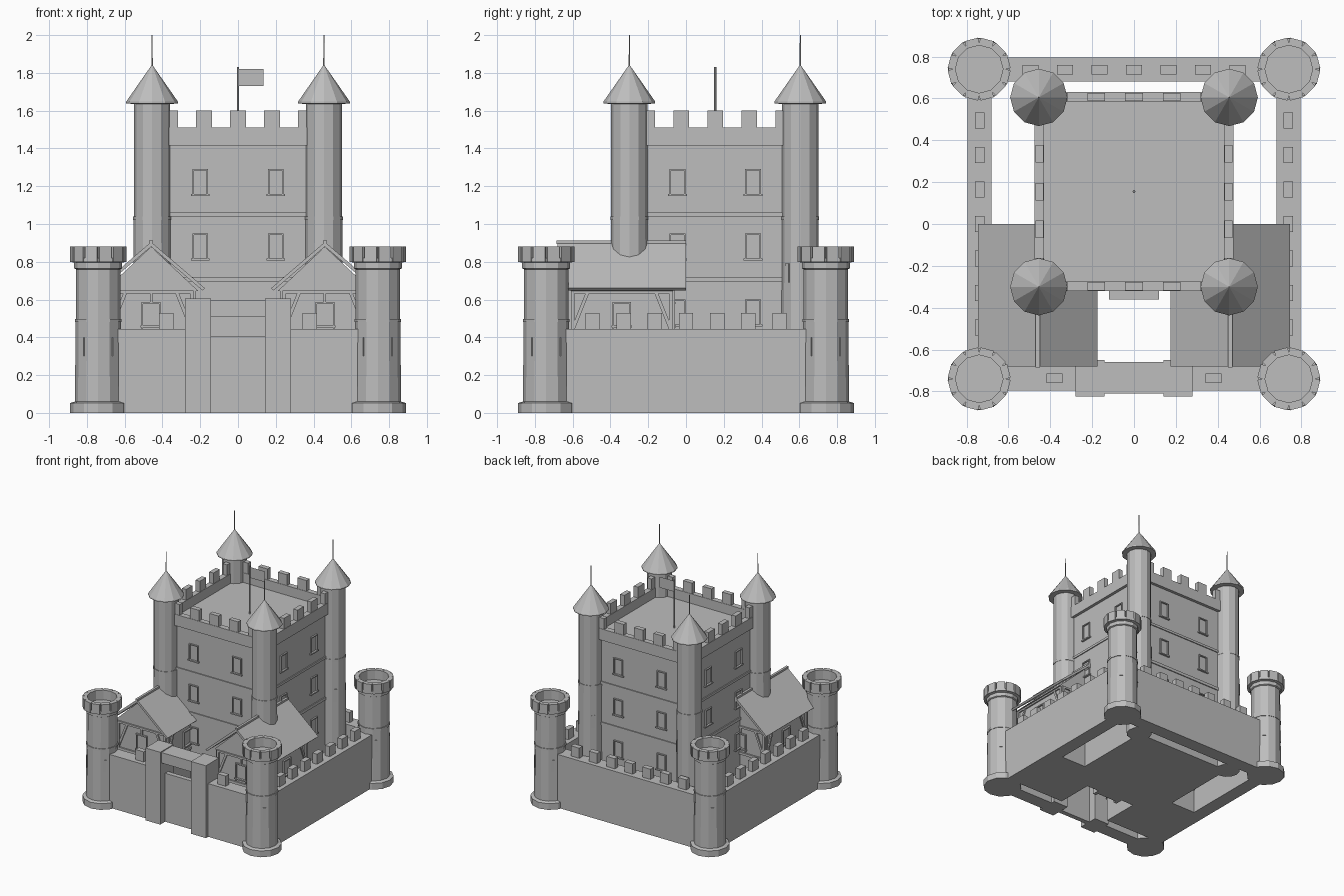
import bpy, bmesh
from math import pi, cos, sin, atan2
from mathutils import Matrix, Vector

if "Cube" in bpy.data.objects:
    bpy.data.objects.remove(bpy.data.objects["Cube"], do_unlink=True)

stone = bpy.data.materials.new("stone_grey")
stone.use_nodes = True
GREY = (0.51, 0.51, 0.51, 1)
stone.diffuse_color = GREY
stone.node_tree.nodes["Principled BSDF"].inputs["Base Color"].default_value = GREY


def finish(name, bm):
    bmesh.ops.recalc_face_normals(bm, faces=bm.faces)
    mesh = bpy.data.meshes.new(name)
    bm.to_mesh(mesh)
    bm.free()
    mesh.materials.append(stone)
    ob = bpy.data.objects.new(name, mesh)
    bpy.context.collection.objects.link(ob)


def box(bm, x0, x1, y0, y1, z0, z1, m=Matrix()):
    """Axis box between limits, moved by matrix m."""
    size = Matrix.Diagonal((x1 - x0, y1 - y0, z1 - z0, 1))
    mid = Matrix.Translation(((x0 + x1) / 2, (y0 + y1) / 2, (z0 + z1) / 2))
    bmesh.ops.create_cube(bm, size=1, matrix=m @ mid @ size)


def lathe(bm, profile, x, y, n=12):
    """Closed turned solid from (radius, height) pairs."""
    rings = [[bm.verts.new((x + r * cos(2 * pi * i / n), y + r * sin(2 * pi * i / n), z))
              for i in range(n)] for r, z in profile]
    for a, b in zip(rings, rings[1:]):
        for i in range(n):
            j = (i + 1) % n
            bm.faces.new((a[i], a[j], b[j], b[i]))
    bm.faces.new(rings[0])
    bm.faces.new(rings[-1])


def prism(bm, pts, y0, y1):
    """Outline in x, z extruded along y."""
    a = [bm.verts.new((x, y0, z)) for x, z in pts]
    b = [bm.verts.new((x, y1, z)) for x, z in pts]
    for i in range(len(pts)):
        j = (i + 1) % len(pts)
        bm.faces.new((a[i], a[j], b[j], b[i]))
    bm.faces.new(a)
    bm.faces.new(b)


def place(x, y, angle=0):
    return Matrix.Translation((x, y, 0)) @ Matrix.Rotation(angle, 4, "Z")


def slits(bm, x, y, r, z0, z1):
    """Arrow slits on the four diagonals of a round tower."""
    for k in range(4):
        box(bm, r - 0.015, r + 0.004, -0.013, 0.013, z0, z1, place(x, y, pi / 4 + k * pi / 2))


# Curtain wall
bm = bmesh.new()
for s in (-1, 1):
    box(bm, *sorted((s * 0.68, s * 0.795)), -0.74, 0.74, 0, 0.445)
    box(bm, *sorted((s * 0.2, s * 0.74)), -0.795, -0.68, 0, 0.445)
box(bm, -0.74, 0.74, 0.68, 0.795, 0, 0.445)
finish("curtain_wall", bm)

# Curtain wall merlons
bm = bmesh.new()
for k in range(-3, 4):
    t = k * 0.165
    for s in (-1, 1):
        box(bm, s * 0.737 - 0.022, s * 0.737 + 0.022, t - 0.038, t + 0.038, 0.44, 0.53)
    box(bm, t - 0.038, t + 0.038, 0.715, 0.759, 0.44, 0.53)
for s in (-1, 1):
    box(bm, s * 0.38 - 0.038, s * 0.38 + 0.038, -0.759, -0.715, 0.44, 0.53)
finish("curtain_merlons", bm)

# Gatehouse
bm = bmesh.new()
for s in (-1, 1):
    box(bm, *sorted((s * 0.142, s * 0.28)), -0.825, -0.65, 0, 0.605)
finish("gate_piers", bm)
bm = bmesh.new()
box(bm, -0.143, 0.143, -0.81, -0.66, 0.51, 0.598)
finish("gate_lintel", bm)
bm = bmesh.new()
box(bm, -0.143, 0.143, -0.76, -0.72, 0, 0.405)
finish("gate_door", bm)

# Corner towers with open crowns
for name, sx, sy in (("front_left", 1, -1), ("front_right", -1, -1),
                     ("back_left", 1, 1), ("back_right", -1, 1)):
    x, y = sx * 0.74, sy * 0.74
    bm = bmesh.new()
    lathe(bm, [(0.15, 0), (0.15, 0.052), (0.123, 0.06), (0.12, 0.48), (0.124, 0.48),
               (0.124, 0.497), (0.118, 0.497), (0.117, 0.76), (0.127, 0.765), (0.127, 0.795),
               (0.147, 0.8), (0.147, 0.82), (0.115, 0.82), (0.115, 0.8)], x, y)
    for k in range(12):
        m = place(x, y, (k + 0.5) * pi / 6)
        box(bm, 0.11, 0.147, -0.033, 0.033, 0.798, 0.88, m)
    slits(bm, x, y, 0.118, 0.3, 0.4)
    finish(name + "_corner_tower", bm)

# Keep
KY = 0.155
bm = bmesh.new()
box(bm, -0.45, 0.45, KY - 0.45, KY + 0.45, 0, 1.43)
for z0, z1 in ((0.695, 0.72), (1.04, 1.06)):
    box(bm, -0.458, 0.458, KY - 0.458, KY + 0.458, z0, z1)
finish("keep_body", bm)

parapet, merlons, windows = bmesh.new(), bmesh.new(), bmesh.new()
for side in range(4):
    m = place(0, KY, side * pi / 2)
    box(parapet, -0.475, 0.475, -0.475, -0.43, 1.415, 1.51, m)
    for k in range(-2, 3):
        box(merlons, k * 0.18 - 0.042, k * 0.18 + 0.042, -0.472, -0.433, 1.505, 1.6, m)
    for x in (-0.2, 0.2):
        for z in (0.46, 0.81, 1.15):
            for s in (-1, 1):
                box(windows, *sorted((x + s * 0.034, x + s * 0.042)), -0.462, -0.445, z, z + 0.14, m)
            box(windows, x - 0.042, x + 0.042, -0.462, -0.445, z + 0.132, z + 0.14, m)
            box(windows, x - 0.05, x + 0.05, -0.466, -0.445, z - 0.002, z + 0.008, m)
finish("keep_parapet", parapet)
finish("keep_merlons", merlons)
finish("keep_windows", windows)

# Keep entrance
bm = bmesh.new()
for s in (-1, 1):
    box(bm, *sorted((s * 0.09, s * 0.12)), -0.36, -0.29, 0, 0.4)
box(bm, -0.12, 0.12, -0.36, -0.29, 0.37, 0.4)
box(bm, -0.09, 0.09, -0.335, -0.29, 0, 0.37)
finish("keep_entrance", bm)

# Keep turrets, cone roofs and spikes
for name, x, y in (("front_left", 0.455, -0.3), ("front_right", -0.455, -0.3),
                   ("back_left", 0.455, 0.605), ("back_right", -0.455, 0.605)):
    bm = bmesh.new()
    lathe(bm, [(0.1, 0), (0.097, 1.02), (0.1, 1.02), (0.1, 1.04), (0.096, 1.04),
               (0.096, 1.645)], x, y)
    slits(bm, x, y, 0.096, 0.69, 0.79)
    finish(name + "_turret", bm)
    bm = bmesh.new()
    lathe(bm, [(0.09, 1.635), (0.137, 1.638), (0.137, 1.648), (0.003, 1.84)], x, y)
    lathe(bm, [(0.004, 1.82), (0.003, 2.0)], x, y, 6)
    finish(name + "_turret_roof", bm)

# Flag
bm = bmesh.new()
lathe(bm, [(0.007, 1.42), (0.006, 1.83)], 0, KY, 8)
finish("flag_pole", bm)
bm = bmesh.new()
bm.faces.new([bm.verts.new((x, KY, z)) for x, z in
              ((0.005, 1.73), (0.135, 1.73), (0.135, 1.82), (0.005, 1.82))])
finish("flag", bm)


def timber_wall(bm, m, half):
    """Half-timbered relief on a wall facing local -y."""
    for s in (-1, 1):
        box(bm, *sorted((s * half, s * (half - 0.02))), -0.012, 0.01, 0.2, 0.645, m)
        box(bm, *sorted((s * 0.042, s * 0.05)), -0.012, 0.01, 0.44, 0.585, m)
        foot, head = Vector((s * (half - 0.09), 0.64)), Vector((s * (half - 0.01), 0.44))
        d = head - foot
        tilt = Matrix.Translation(((foot.x + head.x) / 2, 0, (foot.y + head.y) / 2)) \
            @ Matrix.Rotation(atan2(d.x, d.y), 4, "Y")
        box(bm, -0.009, 0.009, -0.01, 0.01, -d.length / 2, d.length / 2, m @ tilt)
    box(bm, -half, half, -0.012, 0.01, 0.632, 0.648, m)
    box(bm, -half, half, -0.012, 0.01, 0.41, 0.43, m)
    box(bm, -0.05, 0.05, -0.014, 0.01, 0.577, 0.587, m)
    box(bm, -0.055, 0.055, -0.018, 0.01, 0.452, 0.462, m)


# Courtyard houses
HX, HY = 0.46, -0.34
for name, s in (("left", 1), ("right", -1)):
    x = s * HX
    bm = bmesh.new()
    prism(bm, [(x - 0.225, 0), (x + 0.225, 0), (x + 0.225, 0.645), (x + 0.25, 0.645), (x, 0.88),
               (x - 0.25, 0.645), (x - 0.225, 0.645)], HY - 0.27, HY + 0.27)
    finish(name + "_house_walls", bm)
    bm = bmesh.new()
    for k in range(4):
        reach, half = (0.27, 0.225) if k % 2 == 0 else (0.225, 0.27)
        wall = place(x, HY, k * pi / 2) @ Matrix.Translation((0, -reach, 0))
        timber_wall(bm, wall, half)
        # King post over the gable end windows
        if k % 2 == 0:
            box(bm, -0.007, 0.007, -0.012, 0.01, 0.587, 0.635, wall)
    finish(name + "_house_timbers", bm)
    bm = bmesh.new()
    prism(bm, [(x - 0.285, 0.66), (x, 0.905), (x + 0.285, 0.66), (x + 0.272, 0.648),
               (x, 0.88), (x - 0.272, 0.648)], HY - 0.34, HY + 0.34)
    box(bm, x - 0.01, x + 0.01, HY - 0.345, HY + 0.34, 0.893, 0.912)
    finish(name + "_house_roof", bm)
